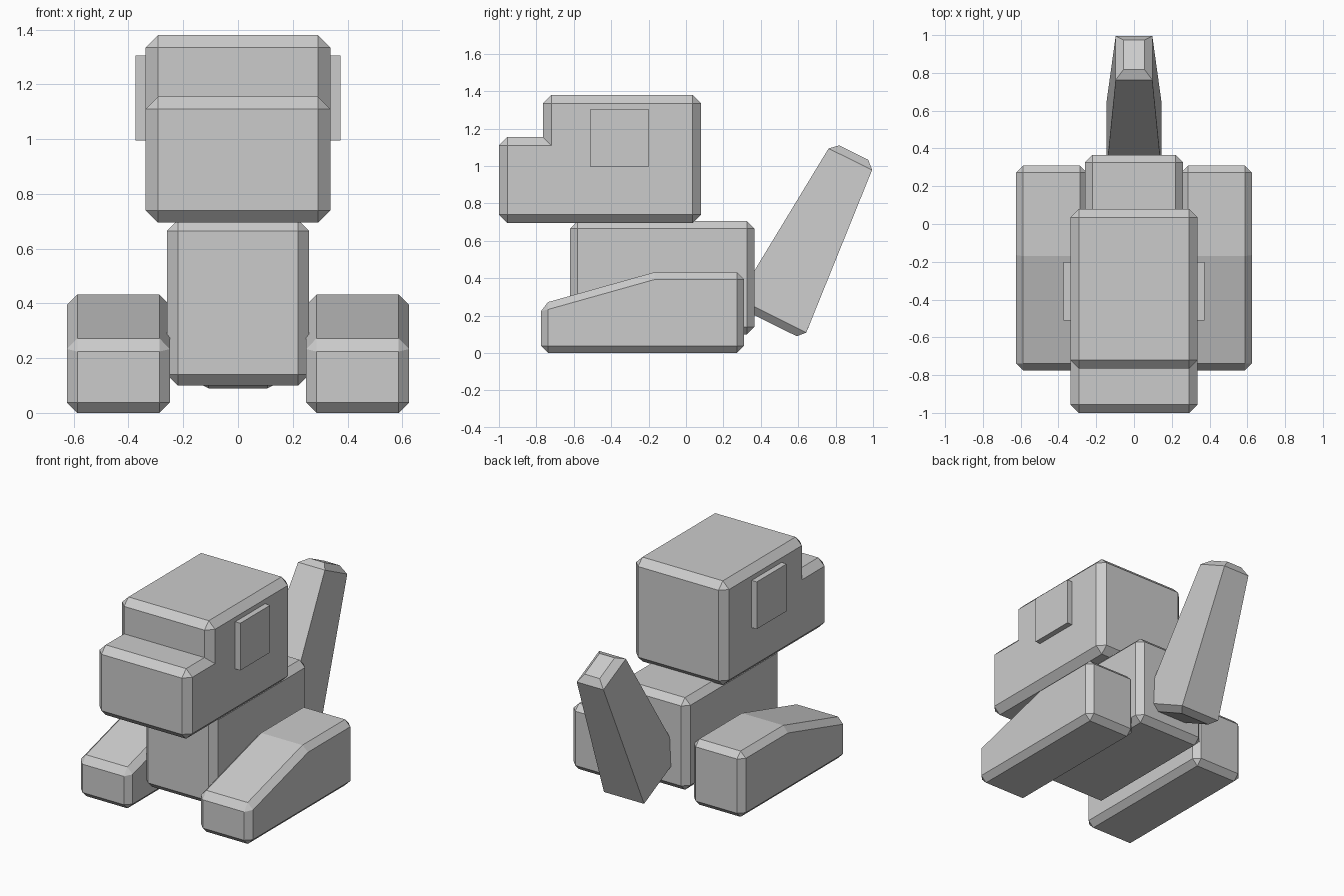
import bpy
import bmesh

cube = bpy.data.objects.get("Cube")
if cube:
    bpy.data.objects.remove(cube, do_unlink=True)

GREY = (0.6, 0.6, 0.6, 1.0)
grey = bpy.data.materials.new("plain_grey")
grey.use_nodes = True
grey.diffuse_color = GREY
grey.node_tree.nodes["Principled BSDF"].inputs["Base Color"].default_value = GREY


def prism(name, profile, halves, centre=0.0, bevel=0.0, plain_cross=(), plain_rim=()):
    """Side profile (y, z) widened in x, with chamfered edges except the plain ones."""
    bm = bmesh.new()
    n = len(profile)
    if not isinstance(halves, (list, tuple)):
        halves = [halves] * n
    left = [bm.verts.new((centre + h, y, z)) for (y, z), h in zip(profile, halves)]
    right = [bm.verts.new((centre - h, y, z)) for (y, z), h in zip(profile, halves)]
    bm.faces.new(left)
    bm.faces.new(right[::-1])
    for i in range(n):
        j = (i + 1) % n
        bm.faces.new((left[i], right[i], right[j], left[j]))
    bmesh.ops.recalc_face_normals(bm, faces=bm.faces[:])
    if bevel:
        edges = [bm.edges.get((left[i], right[i])) for i in range(n) if i not in plain_cross]
        for i in range(n):
            if i not in plain_rim:
                j = (i + 1) % n
                edges += [bm.edges.get((s[i], s[j])) for s in (left, right)]
        bmesh.ops.bevel(bm, geom=edges, offset=bevel, offset_type='OFFSET',
                        segments=1, profile=0.5, affect='EDGES', clamp_overlap=True)
    bmesh.ops.recalc_face_normals(bm, faces=bm.faces[:])
    mesh = bpy.data.meshes.new(name)
    bm.to_mesh(mesh)
    bm.free()
    mesh.materials.append(grey)
    obj = bpy.data.objects.new(name, mesh)
    bpy.context.scene.collection.objects.link(obj)
    return obj


def rect(y0, y1, z0, z1):
    return [(y0, z0), (y1, z0), (y1, z1), (y0, z1)]


# Body
prism("body", rect(-0.62, 0.365, 0.10, 0.705), 0.26, bevel=0.04)

# Head with stepped muzzle; the inner corner of the step stays sharp
head = [(-1.0, 0.695), (0.08, 0.695), (0.08, 1.38),
        (-0.765, 1.38), (-0.765, 1.155), (-1.0, 1.155)]
prism("head", head, 0.337, bevel=0.045, plain_cross=(4,))

# Legs with sloping tops, and flat ears
leg = [(-0.775, 0.0), (0.31, 0.0), (0.31, 0.432), (-0.17, 0.432), (-0.775, 0.262)]
for side, sign in (("left", 1), ("right", -1)):
    prism(side + "_leg", leg, 0.188, centre=sign * 0.437, bevel=0.038, plain_cross=(3,))
    prism(side + "_ear", rect(-0.51, -0.20, 0.995, 1.305), 0.03, centre=sign * 0.344)

# Tapered tail, chamfered only at its two ends
tail = [(0.255, 0.258), (0.628, 0.072), (1.01, 1.016), (0.783, 1.128)]
prism("tail", tail, [0.148, 0.148, 0.095, 0.095], bevel=0.04, plain_rim=(1, 3))
